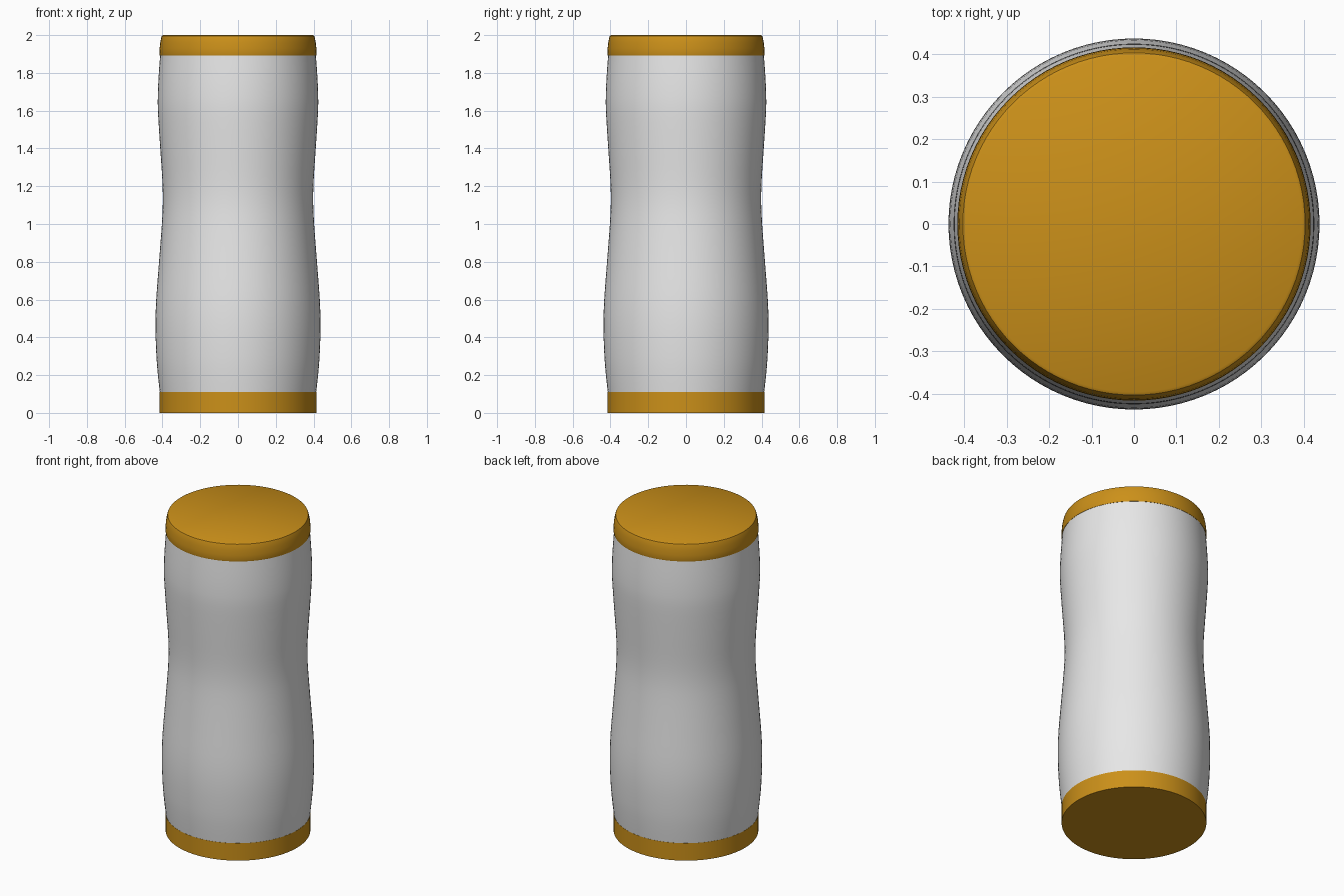
import bpy, bmesh, math

default = bpy.data.objects.get("Cube")
if default:
    bpy.data.objects.remove(default, do_unlink=True)

SEGMENTS = 96


def make_material(name, rgb):
    mat = bpy.data.materials.new(name)
    mat.use_nodes = True
    mat.diffuse_color = (*rgb, 1)
    bsdf = mat.node_tree.nodes["Principled BSDF"]
    bsdf.inputs["Base Color"].default_value = (*rgb, 1)
    return mat


def smooth_profile(points, steps=3):
    """Refine (radius, height) points with a Catmull-Rom curve."""
    pts = [points[0]] + points + [points[-1]]
    out = []
    for a, b, c, d in zip(pts, pts[1:], pts[2:], pts[3:]):
        for i in range(steps):
            t = i / steps
            out.append(tuple(
                0.5 * (2 * q + (r - p) * t + (2 * p - 5 * q + 4 * r - s) * t * t
                       + (3 * q - p - 3 * r + s) * t ** 3)
                for p, q, r, s in zip(a, b, c, d)))
    return out + [points[-1]]


def lathe(name, profile, mat, closed):
    """Revolve a (radius, height) profile, listed bottom to top, around z."""
    bm = bmesh.new()
    rings = []
    for r, z in profile:
        rings.append([bm.verts.new((r * math.cos(2 * math.pi * i / SEGMENTS),
                                    r * math.sin(2 * math.pi * i / SEGMENTS), z))
                      for i in range(SEGMENTS)])
    for low, high in zip(rings, rings[1:]):
        for i in range(SEGMENTS):
            j = (i + 1) % SEGMENTS
            bm.faces.new((low[i], low[j], high[j], high[i]))
    if closed:
        bm.faces.new(rings[0][::-1])
        bm.faces.new(rings[-1])
    mesh = bpy.data.meshes.new(name)
    bm.to_mesh(mesh)
    bm.free()
    mesh.materials.append(mat)
    obj = bpy.data.objects.new(name, mesh)
    bpy.context.collection.objects.link(obj)
    bpy.ops.object.select_all(action='DESELECT')
    obj.select_set(True)
    bpy.context.view_layer.objects.active = obj
    bpy.ops.object.shade_smooth_by_angle(angle=math.radians(40))
    return obj


grey = make_material("light grey", (0.8, 0.8, 0.8))
amber = make_material("amber", (0.6, 0.28, 0.01))

# Waisted body, open where the caps close it
body_points = [(0.414, 0.11), (0.424, 0.2), (0.432, 0.3), (0.437, 0.45),
               (0.433, 0.6), (0.418, 0.8), (0.403, 1.0), (0.398, 1.12),
               (0.401, 1.24), (0.413, 1.42), (0.424, 1.6), (0.424, 1.7),
               (0.419, 1.8), (0.412, 1.895)]
lathe("body", smooth_profile(body_points), grey, False)

# Straight base band
lathe("base_cap", [(0.415, 0), (0.415, 0.11)], amber, True)

# Lid with a slightly tapered, rounded rim
lathe("lid", [(0.414, 1.892), (0.416, 1.9), (0.415, 1.93), (0.412, 1.96),
              (0.407, 1.985), (0.403, 1.996), (0.396, 2.0)], amber, True)
